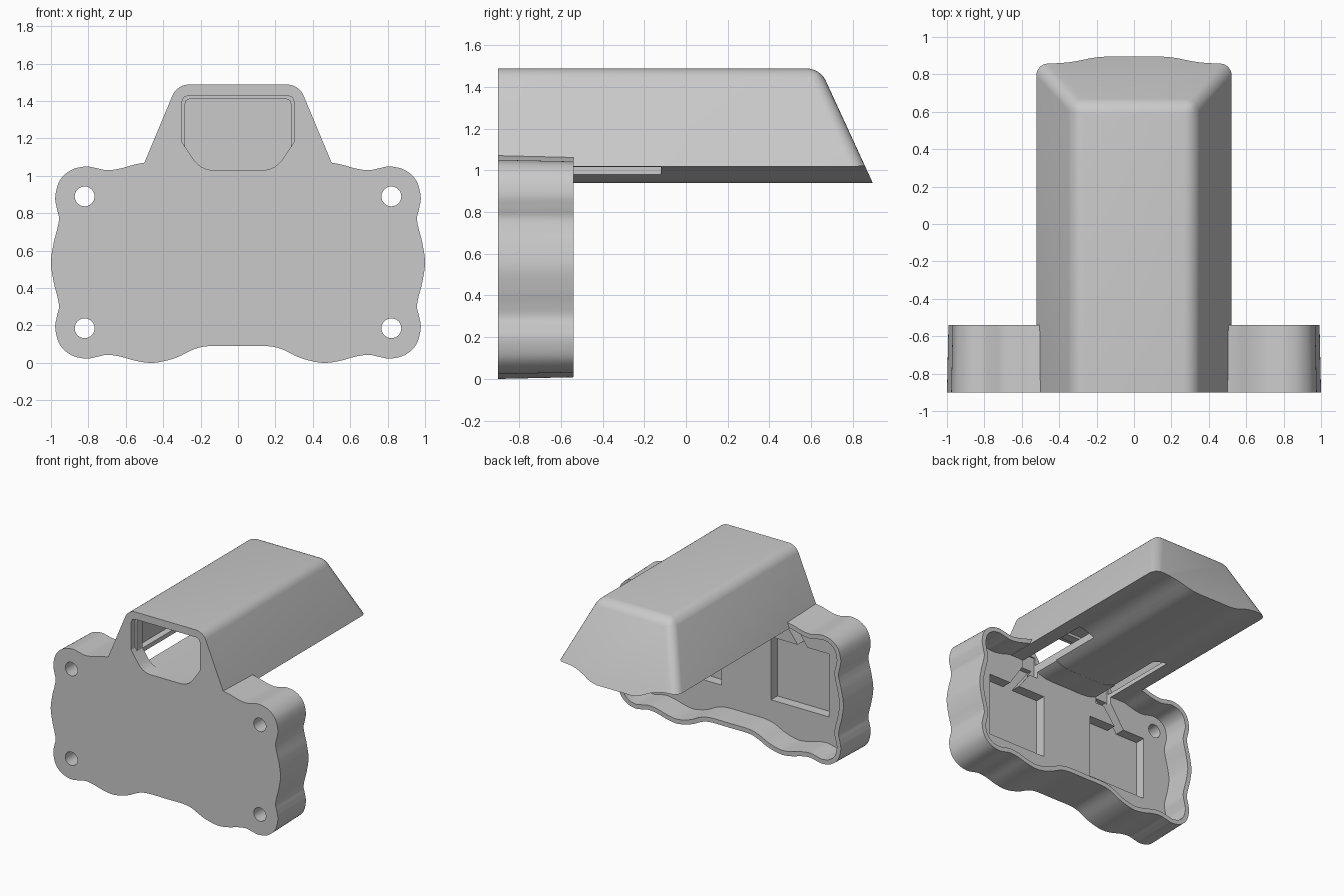
import bpy, bmesh, math
from mathutils import Vector

if "Cube" in bpy.data.objects:
    bpy.data.objects.remove(bpy.data.objects["Cube"])

FRONT, BACK, FLOOR, MID = -0.9, -0.54, -0.75, 0.5365
grey = bpy.data.materials.new("plain_grey")
grey.diffuse_color = (0.59, 0.59, 0.59, 1)
grey.use_nodes = True
grey.node_tree.nodes["Principled BSDF"].inputs["Base Color"].default_value = grey.diffuse_color


def prism(name, loop, y0, y1, bevel=None, end_loop=None):
    """Extrude an xz loop from y0 to y1; y1 may depend on z, end_loop gives a draft."""
    end = y1 if callable(y1) else (lambda z: y1)
    bm = bmesh.new()
    a = [bm.verts.new((x, y0, z)) for x, z in loop]
    b = [bm.verts.new((x, end(z), z)) for x, z in (end_loop or loop)]
    bm.faces.new(a)
    bm.faces.new(b[::-1])
    n = len(loop)
    for i in range(n):
        j = (i + 1) % n
        bm.faces.new((a[i], b[i], b[j], a[j]))
    bmesh.ops.recalc_face_normals(bm, faces=bm.faces)
    if bevel:
        edges = [e for e in bm.edges if bevel(e)]
        bmesh.ops.bevel(bm, geom=edges, offset=0.06, segments=6, profile=0.5, affect='EDGES')
    me = bpy.data.meshes.new(name)
    bm.to_mesh(me)
    bm.free()
    me.materials.append(grey)
    ob = bpy.data.objects.new(name, me)
    bpy.context.collection.objects.link(ob)
    return ob


def boolean(target, tool, op='DIFFERENCE'):
    mod = target.modifiers.new("bool", 'BOOLEAN')
    mod.operation, mod.solver, mod.object = op, 'EXACT', tool
    bpy.context.view_layer.objects.active = target
    bpy.ops.object.modifier_apply(modifier=mod.name)
    bpy.data.objects.remove(tool, do_unlink=True)


def mirrored(half):
    return half + [(-x, z) for x, z in reversed(half) if x > 1e-6]


def smooth_loop(pts, steps=5):
    """Closed Catmull-Rom curve through the points."""
    p = [Vector(q) for q in pts]
    out, n = [], len(p)
    for i in range(n):
        a, b, c, d = (p[(i + k) % n] for k in (-1, 0, 1, 2))
        for s in range(steps):
            t = s / steps
            out.append(0.5 * (2 * b + (c - a) * t + (2 * a - 5 * b + 4 * c - d) * t * t
                              + (3 * b - a - 3 * c + d) * t ** 3))
    return [tuple(v) for v in out]


def inset(loop, d):
    """Move a counter-clockwise loop inwards."""
    out, n = [], len(loop)
    for i in range(n):
        t = Vector(loop[(i + 1) % n]) - Vector(loop[i - 1])
        t.normalize()
        out.append((loop[i][0] - t.y * d, loop[i][1] + t.x * d))
    return out


# Wavy case outline: one quarter, mirrored twice
quarter = [(0, .09), (.15, .09), (.23, .075), (.32, .032), (.40, .008), (.47, 0), (.55, .012),
           (.63, .034), (.70, .043), (.76, .031), (.815, .023), (.892, .042), (.953, .098),
           (.977, .185), (.968, .25), (.957, .30), (.966, .355), (.985, .43), (1, MID)]
right = quarter + [(x, 2 * MID - z) for x, z in reversed(quarter[:-1])]
outline = smooth_loop(right + [(-x, z) for x, z in reversed(right[1:-1])])

# Case: slightly drafted shell, open at the back
body = prism("case_with_hood", outline, FRONT, BACK, end_loop=inset(outline, .008))
boolean(body, prism("cavity", inset(outline, .043), FLOOR, BACK + .1))


# Hood: trapezoid tunnel with sloping end and a curved underside
def hood_end(z):
    return 0.895 - (z - 0.94) * 0.46


under = [(0, .94), (.15, .94), (.19, .946), (.23, .958), (.28, .981), (.32, .997), (.36, 1.009),
         (.40, 1.016), (.46, 1.021), (.522, 1.019)]


def round_edge(e):
    p, q = (v.co for v in e.verts)
    top = min(p.z, q.z) > 1.48
    along = abs(p.x - q.x) < 1e-4
    at_back = min(p.y, q.y) > 0.5
    side = at_back and abs(p.z - q.z) > 0.3
    return (top and (along or at_back)) or side


hood = prism("hood", mirrored(under + [(.326, 1.488)]), FRONT, hood_end, round_edge)
boolean(body, hood, 'UNION')

# Hood interior with an upright end wall
room = [(.2, 1.03), (.455, 1.055), (.305, 1.43)]
boolean(body, prism("hood_room", mirrored(room), -.78, .56))

# Front window with a narrower lip behind it
base = [(.13, 1.03), (.165, 1.034), (.20, 1.05), (.23, 1.077)]
window = base + [(.30, 1.18), (.30, 1.395), (.29, 1.42), (.265, 1.43)]
lip = base + [(.283, 1.155), (.283, 1.385), (.277, 1.402), (.26, 1.41)]
boolean(body, prism("window", mirrored(window), FRONT - .1, -.85))
boolean(body, prism("window_lip", mirrored(lip), -.87, -.74))

# Screw holes
for x in (-.82, .82):
    for z in (.185, .89):
        ring = [(x + .053 * math.cos(k * math.tau / 32), z + .053 * math.sin(k * math.tau / 32))
                for k in range(32)]
        boolean(body, prism("screw_hole", ring, FRONT - .1, FLOOR + .05))

# Rear pockets, cable grooves and slots through the hood floor
for s in (-1, 1):
    def box(x0, x1, z0, z1):
        return [(s * x0, z0), (s * x1, z0), (s * x1, z1), (s * x0, z1)]
    boolean(body, prism("pocket", box(.215, .72, .295, .79), FLOOR - .08, FLOOR + .04))
    groove = [(s * .47, .76), (s * .55, .76), (s * .40, .985), (s * .30, .985)]
    boolean(body, prism("groove", groove, FLOOR - .08, FLOOR + .04))
    boolean(body, prism("slot", box(.275, .41, .92, 1.10), FLOOR - .04, -.12))

# Smooth shading with sharp edges kept
bpy.ops.object.select_all(action='DESELECT')
body.select_set(True)
bpy.context.view_layer.objects.active = body
bpy.ops.object.shade_smooth_by_angle(angle=math.radians(25))
